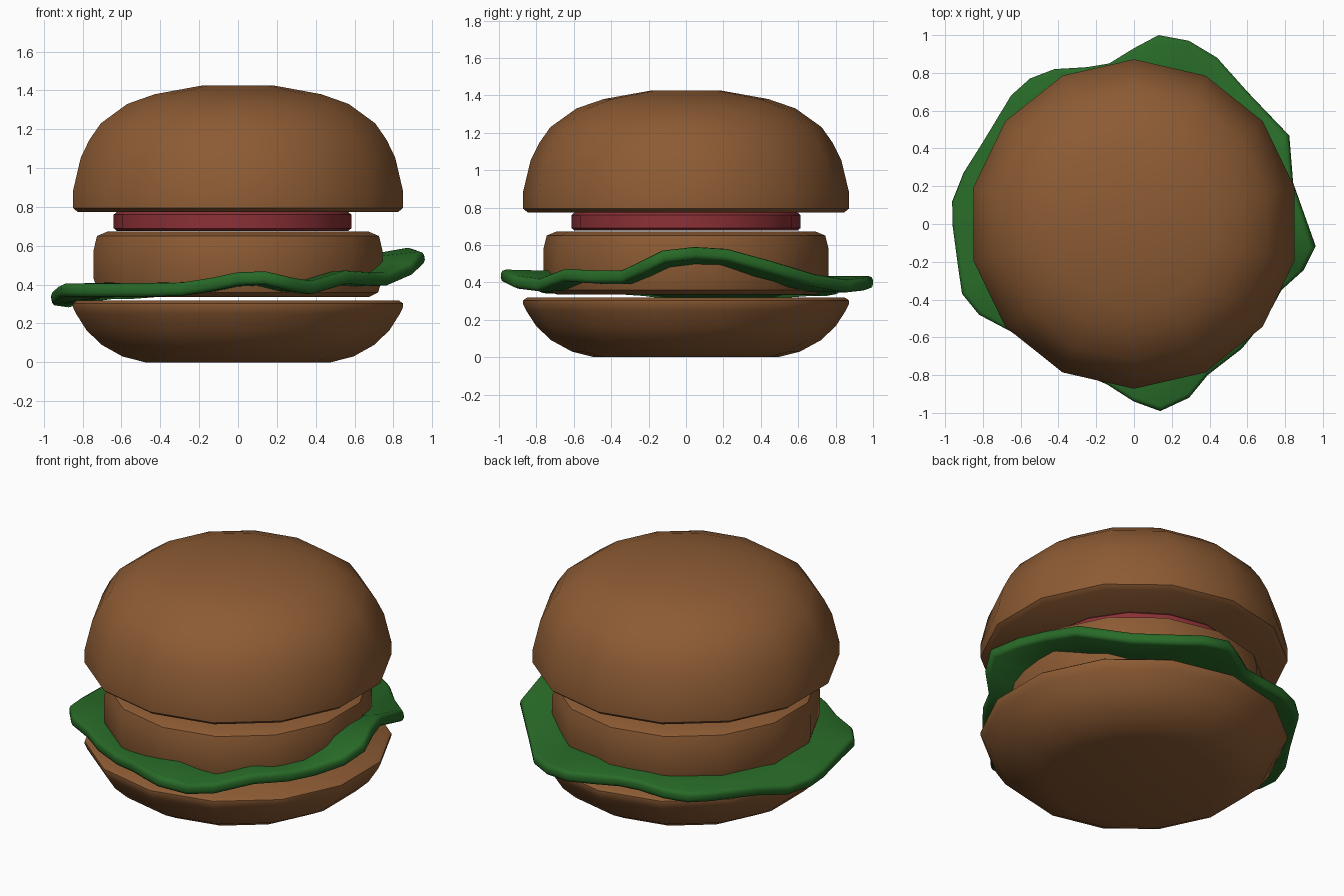
import bpy, math
from math import cos, sin, pi

if "Cube" in bpy.data.objects:
    bpy.data.objects.remove(bpy.data.objects["Cube"])


def material(name, rgb):
    m = bpy.data.materials.new(name)
    m.diffuse_color = (*rgb, 1)
    m.use_nodes = True
    m.node_tree.nodes["Principled BSDF"].inputs["Base Color"].default_value = m.diffuse_color
    return m


BROWN = material("toasted brown", (0.265, 0.105, 0.034))
GREEN = material("leaf green", (0.021, 0.145, 0.021))
RED = material("tomato red", (0.26, 0.03, 0.037))


def add_object(name, verts, faces, mat):
    me = bpy.data.meshes.new(name)
    me.from_pydata(verts, [], faces)
    me.materials.append(mat)
    ob = bpy.data.objects.new(name, me)
    bpy.context.collection.objects.link(ob)
    return ob


def smooth(ob, degrees):
    bpy.ops.object.select_all(action='DESELECT')
    ob.select_set(True)
    bpy.context.view_layer.objects.active = ob
    bpy.ops.object.shade_smooth_by_angle(angle=math.radians(degrees))


def lathe(name, profile, mat, sides=14, cx=0.0):
    """Turn a bottom-to-top (radius, z) profile around z, capped at both ends."""
    verts = [(cx + r * cos(pi / 2 + 2 * pi * i / sides), r * sin(pi / 2 + 2 * pi * i / sides), z)
             for r, z in profile for i in range(sides)]
    faces = [tuple(reversed(range(sides)))]
    for k in range(len(profile) - 1):
        for i in range(sides):
            a, b = k * sides + i, k * sides + (i + 1) % sides
            faces.append((a, b, b + sides, a + sides))
    faces.append(tuple(range(len(verts) - sides, len(verts))))
    ob = add_object(name, verts, faces, mat)
    smooth(ob, 40)
    return ob


# Buns
lathe("bottom_bun", [(0.49, 0), (0.61, 0.03), (0.72, 0.09), (0.80, 0.165), (0.855, 0.25),
                     (0.872, 0.285), (0.872, 0.303), (0.85, 0.318)], BROWN)
lathe("top_bun", [(0.845, 0.773), (0.872, 0.795), (0.872, 0.88), (0.83, 1.055), (0.785, 1.145),
                  (0.725, 1.23), (0.585, 1.33), (0.44, 1.38), (0.19, 1.425)], BROWN)

# Patty
lathe("patty", [(0.69, 0.335), (0.74, 0.36), (0.762, 0.43), (0.762, 0.58), (0.745, 0.65), (0.69, 0.673)], BROWN)

# Tomato slice, slightly off centre
lathe("tomato_slice", [(0.595, 0.676), (0.612, 0.69), (0.612, 0.76), (0.595, 0.774)], RED, 16, -0.028)

# Lettuce leaf: wavy rim, lifted on the right and drooping on the left
rim = [(.96, -.12, .54), (.90, .05, .56), (.84, .22, .55), (.82, .47, .48), (.60, .70, .41),
       (.44, .88, .38), (.29, .97, .39), (.13, 1.0, .40), (0, .93, .39), (-.13, .85, .38),
       (-.25, .83, .38), (-.42, .82, .37), (-.55, .77, .36), (-.65, .68, .36), (-.80, .43, .34),
       (-.90, .27, .31), (-.96, .12, .32), (-.96, 0, .33), (-.93, -.23, .36), (-.91, -.37, .37),
       (-.82, -.48, .37), (-.65, -.57, .37), (-.50, -.68, .37), (-.30, -.78, .375), (-.14, -.85, .40),
       (0, -.94, .43), (.14, -.99, .435), (.29, -.92, .40), (.39, -.80, .385), (.57, -.66, .44),
       (.70, -.50, .43), (.78, -.35, .43), (.90, -.24, .48)]
n = len(rim)
verts = list(rim)
for radius, share in ((0.72, 0.8), (0.45, 0.3)):
    for x, y, z in rim:
        d = math.hypot(x, y)
        verts.append((x / d * radius, y / d * radius, max(0.4 + (z - 0.4) * share, 0.37)))
verts.append((0, 0, 0.4))
faces = []
for i in range(n):
    j = (i + 1) % n
    for k in (0, n):
        faces.append((k + i, k + j, k + n + j, k + n + i))
    faces.append((2 * n + i, 2 * n + j, 3 * n))
leaf = add_object("lettuce_leaf", verts, faces, GREEN)
smooth(leaf, 60)
sol = leaf.modifiers.new("thickness", 'SOLIDIFY')
sol.thickness, sol.offset = 0.068, 0
bev = leaf.modifiers.new("soft rim", 'BEVEL')
bev.width, bev.segments, bev.limit_method, bev.angle_limit = 0.022, 2, 'ANGLE', math.radians(60)
